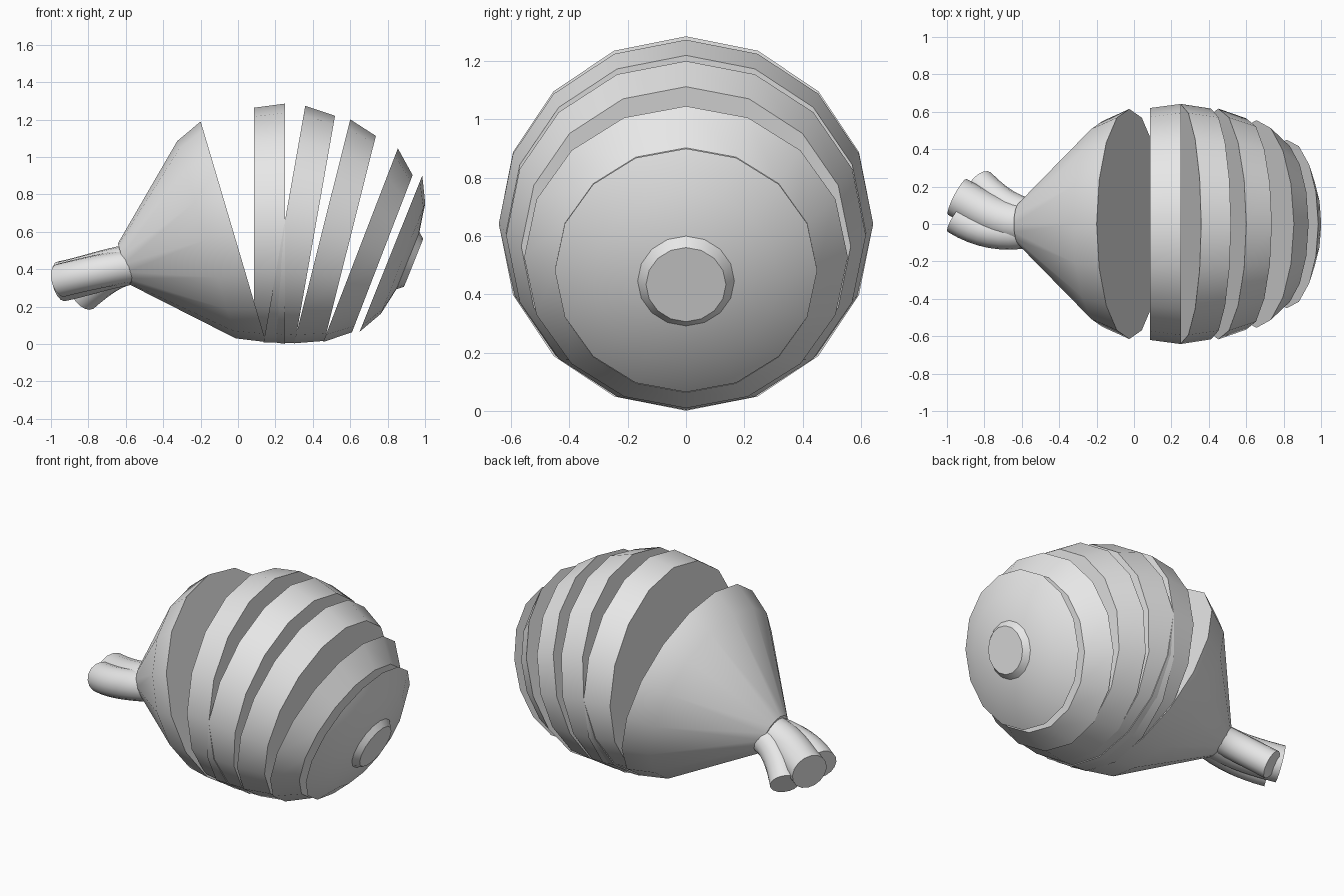
import bpy
import bmesh
from math import sin, cos, pi, radians
from mathutils import Vector

cube = bpy.data.objects.get("Cube")
if cube:
    bpy.data.objects.remove(cube)

SIDES = 16
GREY = (0.8, 0.8, 0.8, 1)
grey = bpy.data.materials.new("plain_grey")
grey.use_nodes = True
grey.diffuse_color = GREY
grey.node_tree.nodes["Principled BSDF"].inputs["Base Color"].default_value = GREY


def add_mesh(name, bm):
    """Turn a bmesh into a smooth object with sharp rims."""
    bmesh.ops.recalc_face_normals(bm, faces=bm.faces)
    mesh = bpy.data.meshes.new(name)
    bm.to_mesh(mesh)
    bm.free()
    mesh.materials.append(grey)
    mesh.shade_smooth()
    mesh.set_sharp_from_angle(angle=radians(30))
    obj = bpy.data.objects.new(name, mesh)
    bpy.context.collection.objects.link(obj)


def skin(name, rings):
    """Bridge rings of points and cap both ends."""
    bm = bmesh.new()
    loops = [[bm.verts.new(p) for p in ring] for ring in rings]
    for a, b in zip(loops, loops[1:]):
        for i in range(SIDES):
            j = (i + 1) % SIDES
            bm.faces.new((a[i], a[j], b[j], b[i]))
    bm.faces.new(loops[0])
    bm.faces.new(loops[-1])
    add_mesh(name, bm)


def ring(centre, up, side, radius):
    turns = [2 * pi * i / SIDES for i in range(SIDES)]
    return [centre + radius * (up * cos(t) + side * sin(t)) for t in turns]


def slice_piece(name, x, z, tilt, profile):
    """Turned slice leaning by tilt; profile holds (distance, radius)."""
    t = radians(tilt)
    axis = Vector((cos(t), 0, -sin(t)))
    up = Vector((sin(t), 0, cos(t)))
    start = Vector((x, 0, z))
    skin(name, [ring(start + axis * d, up, Vector((0, 1, 0)), r) for d, r in profile])


def stem(name, radius, points):
    """Bent tube through four control points of a smooth curve."""
    p = [Vector(v) for v in points]
    rings = []
    steps = 8
    for k in range(steps + 1):
        t = k / steps
        s = 1 - t
        centre = p[0]*s**3 + p[1]*3*s*s*t + p[2]*3*s*t*t + p[3]*t**3
        way = (p[1]-p[0])*s*s + (p[2]-p[1])*2*s*t + (p[3]-p[2])*t*t
        way.normalize()
        side = way.cross(Vector((0, 0, 1))).normalized()
        rings.append(ring(centre, side.cross(way), side, radius))
    skin(name, rings)


# Bulb slices, from the neck to the root
slice_piece("neck_slice", -0.025, 0.6, -16.5,
            [(-0.61, 0.115), (-0.15, 0.55), (0, 0.615)])
slice_piece("upright_slice", 0.085, 0.643, 0, [(0, 0.62), (0.165, 0.642)])
slice_piece("middle_slice", 0.248, 0.641, 10, [(0, 0.642), (0.166, 0.617)])
slice_piece("leaning_slice", 0.45, 0.602, 14.1, [(0, 0.617), (0.154, 0.565)])
slice_piece("narrow_slice", 0.655, 0.528, 21.1, [(0, 0.555), (0.125, 0.45)])
slice_piece("root_slice", 0.8175, 0.4825, 21.9,
            [(0, 0.45), (0.07, 0.318), (0.098, 0.166), (0.131, 0.137)])

# Cut stems fanning out of the neck
stem("centre_stem", 0.108,
     [(-0.55, 0, 0.43), (-0.72, 0.0, 0.40), (-0.82, 0.08, 0.36), (-0.945, 0.145, 0.335)])
stem("front_stem", 0.09,
     [(-0.55, -0.035, 0.42), (-0.70, -0.065, 0.40), (-0.83, -0.04, 0.37), (-0.95, 0.035, 0.34)])
stem("back_stem", 0.085,
     [(-0.55, 0.05, 0.41), (-0.66, 0.07, 0.39), (-0.74, 0.13, 0.33), (-0.825, 0.215, 0.255)])
